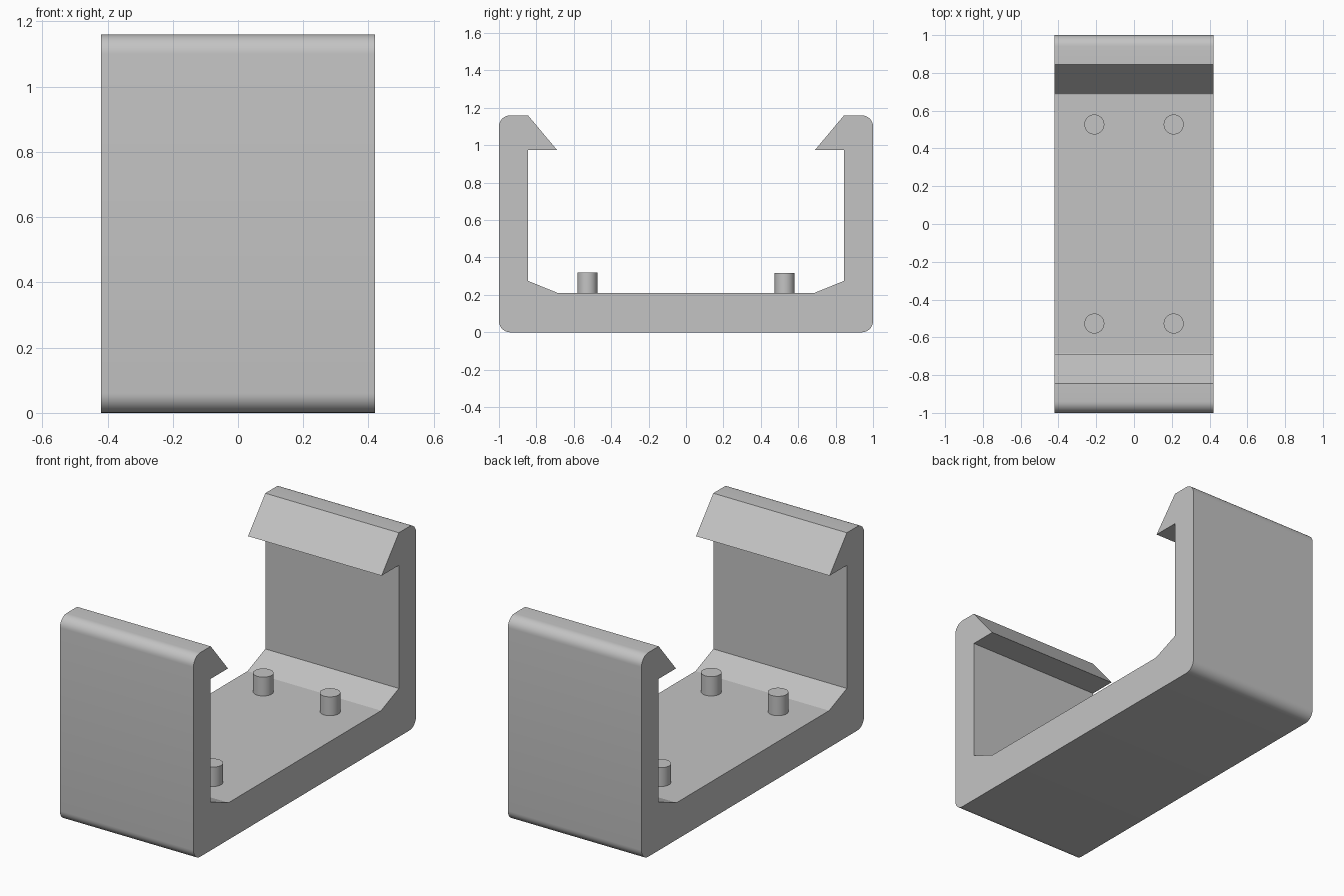
import bpy, bmesh, math

if "Cube" in bpy.data.objects:
    bpy.data.objects.remove(bpy.data.objects["Cube"])

WIDTH = 0.84      # size along x
R = 0.06          # outer corner radius

plastic = bpy.data.materials.new("grey plastic")
plastic.diffuse_color = (0.55, 0.55, 0.55, 1)
plastic.use_nodes = True
plastic.node_tree.nodes["Principled BSDF"].inputs["Base Color"].default_value = plastic.diffuse_color


def finish(name, bm):
    bmesh.ops.recalc_face_normals(bm, faces=bm.faces)
    mesh = bpy.data.meshes.new(name)
    bm.to_mesh(mesh)
    bm.free()
    mesh.materials.append(plastic)
    ob = bpy.data.objects.new(name, mesh)
    bpy.context.collection.objects.link(ob)
    bpy.ops.object.select_all(action='DESELECT')
    bpy.context.view_layer.objects.active = ob
    ob.select_set(True)
    bpy.ops.object.shade_smooth_by_angle(angle=math.radians(20))
    return ob


def arc(cy, cz, start, steps=8):
    return [(cy + R * math.cos(a), cz + R * math.sin(a))
            for a in (math.radians(start + 90 * i / steps) for i in range(steps + 1))]


# Clip bracket: half profile in y-z, mirrored, then extruded across x
half = arc(1 - R, R, -90) + arc(1 - R, 1.16 - R, 0)
half += [(0.845, 1.16), (0.69, 0.975), (0.845, 0.975), (0.845, 0.275), (0.685, 0.21)]
profile = half + [(-y, z) for y, z in reversed(half)]
bm = bmesh.new()
face = bm.faces.new([bm.verts.new((-WIDTH / 2, y, z)) for y, z in profile])
side = bmesh.ops.extrude_face_region(bm, geom=[face])["geom"]
bmesh.ops.translate(bm, vec=(WIDTH, 0, 0),
                    verts=[v for v in side if isinstance(v, bmesh.types.BMVert)])
finish("clip_bracket", bm)

# Four locating pins on the floor
for sx in (-1, 1):
    for sy in (-1, 1):
        bm = bmesh.new()
        bmesh.ops.create_cone(bm, cap_ends=True, segments=32, radius1=0.053,
                              radius2=0.053, depth=0.12)
        top = 0.32 if sy < 0 else 0.317
        bmesh.ops.translate(bm, verts=bm.verts, vec=(sx * 0.21, sy * 0.527, top - 0.06))
        finish("locating_pin", bm)
